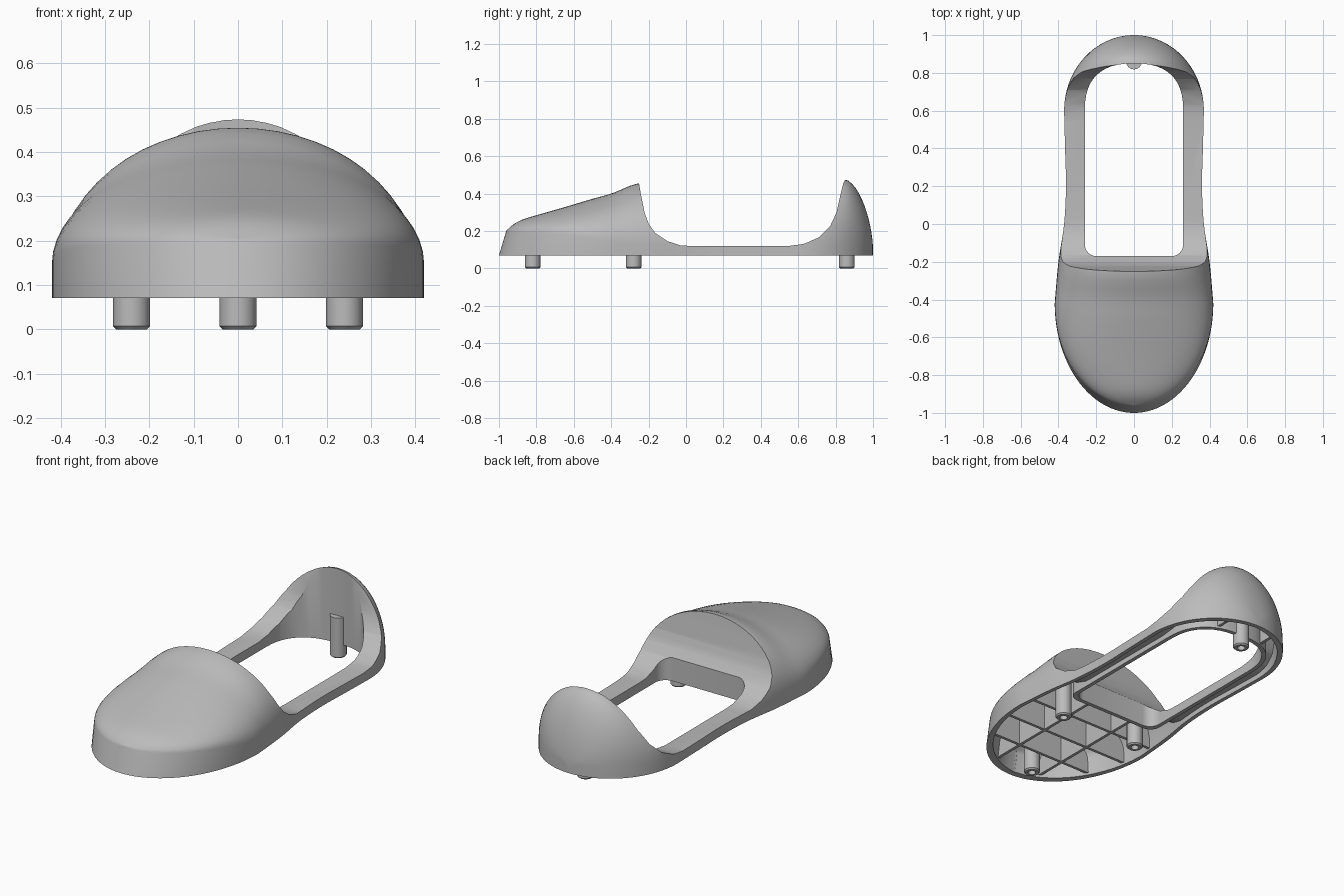
import bpy, bmesh, math

if "Cube" in bpy.data.objects:
    bpy.data.objects.remove(bpy.data.objects["Cube"])

BASE = 0.07      # height of the bottom rim
WALL = 0.022     # shell thickness

grey = bpy.data.materials.new("plain_grey")
grey.use_nodes = True
grey.diffuse_color = (0.5, 0.5, 0.5, 1)
grey.node_tree.nodes["Principled BSDF"].inputs["Base Color"].default_value = (0.5, 0.5, 0.5, 1)


def blend(points, y):
    """Smooth interpolation through a short list of (y, value) points."""
    n = len(points)
    slope = [(points[min(i + 1, n - 1)][1] - points[max(i - 1, 0)][1])
             / (points[min(i + 1, n - 1)][0] - points[max(i - 1, 0)][0]) for i in range(n)]
    if y <= points[0][0]:
        return points[0][1]
    for i in range(n - 1):
        (a, p), (b, q) = points[i], points[i + 1]
        if y <= b:
            d, s = b - a, (y - a) / (b - a)
            return ((2 * s**3 - 3 * s**2 + 1) * p + (s**3 - 2 * s**2 + s) * d * slope[i]
                    + (3 * s**2 - 2 * s**3) * q + (s**3 - s**2) * d * slope[i + 1])
    return points[-1][1]


WAIST = [(-0.42, 0.42), (-0.2, 0.4), (0, 0.37), (0.2, 0.36), (0.4, 0.365), (0.6, 0.37)]
CROWN = [(-1, 0.203), (-0.97, 0.235), (-0.93, 0.258), (-0.86, 0.28), (-0.64, 0.337),
         (-0.4, 0.4), (-0.25, 0.455), (0.3, 0.475), (0.85, 0.475)]
SHOULDER = [(-1, 0.195), (-0.7, 0.185), (-0.25, 0.13), (1, 0.13)]


def half_width(y):
    if y < -0.42:
        return 0.42 * math.sqrt(max(0, 1 - ((-y - 0.42) / 0.58) ** 2))
    if y > 0.6:
        return 0.37 * math.sqrt(max(0, 1 - ((y - 0.6) / 0.4) ** 2))
    return blend(WAIST, y)


def crown(y):
    if y > 0.85:
        return 0.1 + 0.375 * max(0, 1 - ((y - 0.85) / 0.15) ** 1.7) ** 0.6
    return blend(CROWN, y)


def make(name, bm):
    bmesh.ops.recalc_face_normals(bm, faces=bm.faces)
    mesh = bpy.data.meshes.new(name)
    bm.to_mesh(mesh)
    bm.free()
    mesh.materials.append(grey)
    ob = bpy.data.objects.new(name, mesh)
    bpy.context.collection.objects.link(ob)
    return ob


def prism(name, outline, offset):
    """Closed outline swept along an offset vector."""
    bm = bmesh.new()
    face = bm.faces.new([bm.verts.new(p) for p in outline])
    swept = bmesh.ops.extrude_face_region(bm, geom=[face])["geom"]
    bmesh.ops.translate(bm, vec=offset, verts=[v for v in swept if isinstance(v, bmesh.types.BMVert)])
    return make(name, bm)


def cut(target, tool):
    mod = target.modifiers.new("cut", 'BOOLEAN')
    mod.operation, mod.solver, mod.object = 'DIFFERENCE', 'EXACT', tool
    bpy.context.view_layer.objects.active = target
    bpy.ops.object.modifier_apply(modifier=mod.name)
    bpy.data.objects.remove(tool)


def dome(name, inset, bottom):
    """Domed cross-sections lofted from toe to heel."""
    bm, rings, sections, arc = bmesh.new(), [], 72, 28
    for i in range(sections + 1):
        y = -math.cos(math.pi * i / sections)
        w = max(half_width(y) - inset, 0.006)
        top = crown(y) - inset
        side = min(blend(SHOULDER, y) - inset, top - 0.006)
        lean = 0.3 * max(0, (-y - 0.5) / 0.5)
        pts = [(w, bottom)]
        for k in range(arc + 1):
            a = math.pi * k / arc
            pts.append((w * math.cos(a), side + (top - side) * math.sin(a)))
        pts.append((-w, bottom))
        rings.append([bm.verts.new((x, y * (1 - inset) + lean * max(0, z - BASE), z)) for x, z in pts])
    n = len(rings[0])
    for a, b in zip(rings, rings[1:]):
        for k in range(n):
            bm.faces.new((a[k], a[(k + 1) % n], b[(k + 1) % n], b[k]))
    bm.faces.new(rings[0])
    bm.faces.new(rings[-1])
    return make(name, bm)


SIDE = [(-0.262, 0.7), (-0.252, 0.46), (-0.24, 0.39), (-0.222, 0.3), (-0.2, 0.24), (-0.165, 0.19),
        (-0.1, 0.146), (-0.03, 0.123), (0.03, 0.12), (0.55, 0.12), (0.63, 0.131), (0.71, 0.166),
        (0.77, 0.225), (0.805, 0.3), (0.825, 0.39), (0.845, 0.47), (0.86, 0.7)]


def side_cutter(grow):
    pts = [(-0.7, y + (grow if y > 0.25 else -grow), z - grow) for y, z in SIDE]
    return prism("side_cutter", pts, (1.4, 0, 0))


def opening_cutter(grow):
    pts = []
    for k in range(25):      # rounded heel end
        c, s = math.cos(math.pi * k / 24), math.sin(math.pi * k / 24)
        pts.append((math.copysign(abs(c) ** 0.8, c) * (0.26 + grow), 0.6 + (0.25 + grow) * s ** 0.8, -0.5))
    for sx, start in ((-1, 180), (1, 270)):      # small corners at the toe end
        for k in range(7):
            a = math.radians(start + 15 * k)
            pts.append((sx * (0.2 + grow) + 0.06 * math.cos(a), -0.11 - grow + 0.06 * math.sin(a), -0.5))
    return prism("opening_cutter", pts, (0, 0, 1.5))


def shaped(name, inset, bottom):
    ob = dome(name, inset, bottom)
    cut(ob, side_cutter(inset))
    cut(ob, opening_cutter(inset))
    return ob


# Hollow shell, with stiffening ribs left standing in the cavity
shell = shaped("shoe_shell", 0, BASE)
cavity = shaped("cavity", WALL, 0)


def rib(x0, x1, y0, y1):
    z = BASE + 0.012
    cut(cavity, prism("rib", [(x0, y0, z), (x1, y0, z), (x1, y1, z), (x0, y1, z)], (0, 0, 0.8)))


for x in (-0.14, 0.14):
    rib(x - 0.008, x + 0.008, -1.1, 1.1)
for y in (-0.75, -0.55, -0.35):
    rib(-0.6, 0.6, y - 0.008, y + 0.008)
cut(shell, cavity)


# Round mounting pegs with a blind hole in the foot
def peg(name, x, y, top):
    bm = bmesh.new()
    bmesh.ops.create_cone(bm, cap_ends=True, segments=16, radius1=0.042, radius2=0.042, depth=top)
    bmesh.ops.translate(bm, vec=(x, y, top / 2), verts=bm.verts)
    foot = min(bm.faces, key=lambda f: f.calc_center_median().z)
    bmesh.ops.bevel(bm, geom=list(foot.edges), offset=0.007, segments=1, affect='EDGES')
    foot = min(bm.faces, key=lambda f: f.calc_center_median().z)
    bmesh.ops.inset_region(bm, faces=[foot], thickness=0.015)
    hole = bmesh.ops.extrude_discrete_faces(bm, faces=[foot])["faces"][0]
    bmesh.ops.translate(bm, vec=(0, 0, 0.05), verts=hole.verts)
    return make(name, bm)


parts = [shell,
         peg("toe_peg", 0, -0.82, 0.25),
         peg("left_peg", 0.24, -0.28, 0.3),
         peg("right_peg", -0.24, -0.28, 0.3),
         peg("heel_peg", 0, 0.86, 0.22)]

bpy.ops.object.select_all(action='DESELECT')
for ob in parts:
    ob.select_set(True)
bpy.context.view_layer.objects.active = shell
bpy.ops.object.shade_smooth_by_angle(angle=math.radians(30))
